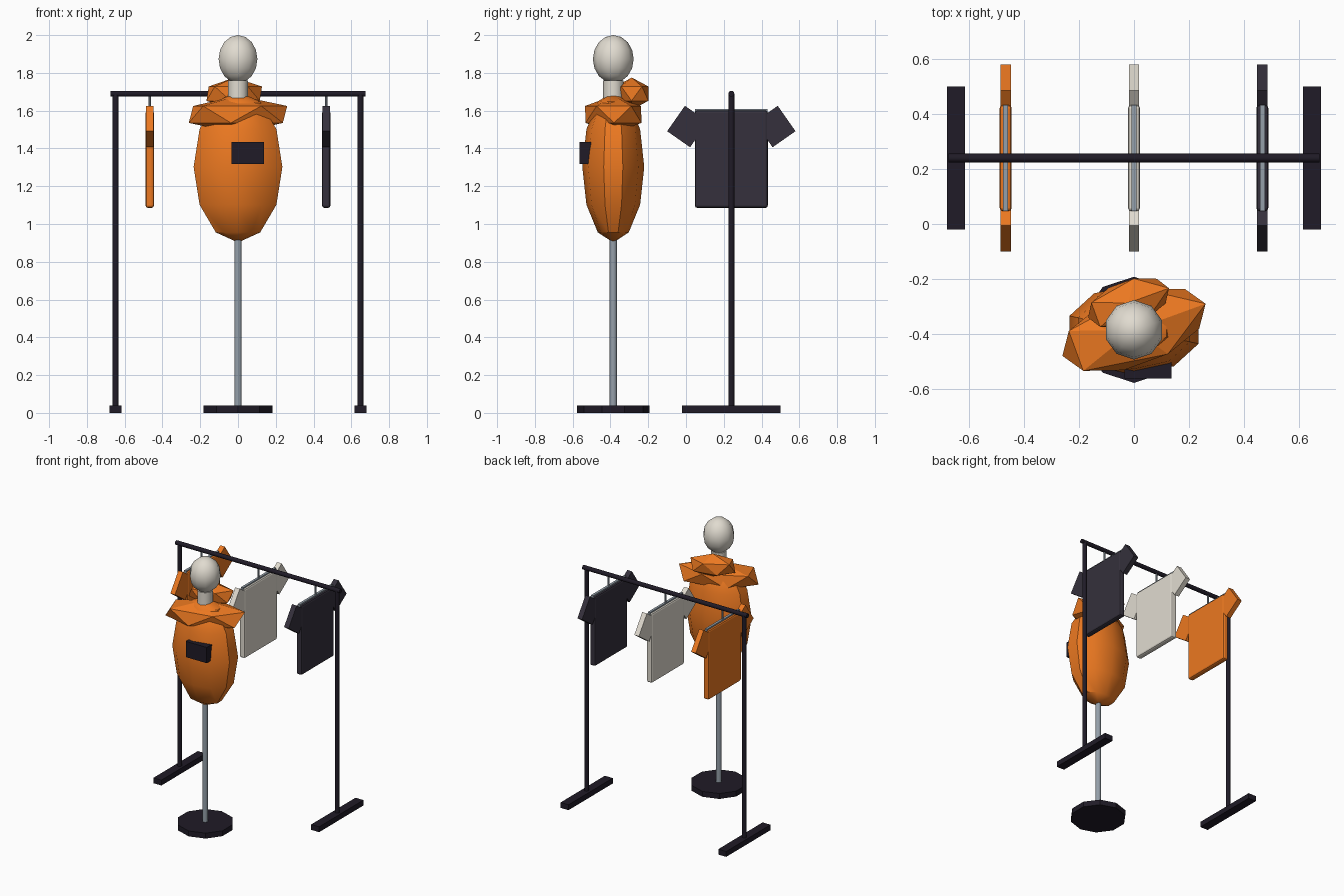
import bpy
from math import radians, pi

if "Cube" in bpy.data.objects:
    bpy.data.objects.remove(bpy.data.objects["Cube"])


def mat(name, r, g, b):
    m = bpy.data.materials.new(name)
    m.diffuse_color = (r, g, b, 1)
    m.use_nodes = True
    m.node_tree.nodes["Principled BSDF"].inputs["Base Color"].default_value = m.diffuse_color
    return m


ORANGE = mat("orange", 0.84, 0.19, 0.015)
DARK = mat("dark", 0.014, 0.011, 0.02)
CHARCOAL = mat("charcoal", 0.035, 0.03, 0.045)
CREAM = mat("cream", 0.75, 0.71, 0.63)
STEEL = mat("steel", 0.3, 0.35, 0.4)


def finish(name, m, smooth=None):
    o = bpy.context.object
    o.name = name
    o.data.materials.append(m)
    bpy.ops.object.transform_apply(location=False, rotation=False, scale=True)
    if smooth:
        bpy.ops.object.shade_smooth_by_angle(angle=radians(smooth))
    return o


def box(name, loc, size, m, rot=0, bevel=0):
    bpy.ops.mesh.primitive_cube_add(size=1, location=loc, rotation=(rot, 0, 0))
    bpy.context.object.scale = size
    o = finish(name, m)
    if bevel:
        b = o.modifiers.new("bevel", "BEVEL")
        b.width = bevel
        b.segments = 2
    return o


def rod(name, loc, r, length, m, sides=10, rot=(0, 0, 0)):
    bpy.ops.mesh.primitive_cylinder_add(vertices=sides, radius=r, depth=length,
                                        location=loc, rotation=rot)
    return finish(name, m, 40 if sides > 9 and r < 0.1 else None)


def ellipsoid(name, loc, radii, m, rings, smooth):
    bpy.ops.mesh.primitive_uv_sphere_add(segments=10, ring_count=rings, radius=1, location=loc)
    o = bpy.context.object
    # keep a vertex column on the front and back
    if max(v.co.x for v in o.data.vertices) > max(v.co.y for v in o.data.vertices) + 0.01:
        o.rotation_euler.z = pi / 2
        bpy.ops.object.transform_apply(location=False, rotation=True, scale=False)
    o.scale = radii
    return finish(name, m, smooth)


def faceted(name, loc, radii, m, turn):
    bpy.ops.mesh.primitive_ico_sphere_add(subdivisions=1, radius=1, location=loc,
                                          rotation=(0, 0, radians(turn)))
    bpy.context.object.scale = radii
    return finish(name, m)


# clothes rack
RY = 0.24
rod("rack_rail", (0, RY, 1.69), 0.016, 1.35, DARK, rot=(0, pi / 2, 0))
for side, x in (("left", -0.648), ("right", 0.648)):
    rod(side + "_rack_post", (x, RY, 0.86), 0.016, 1.66, DARK)
    box(side + "_rack_foot", (x, RY, 0.02), (0.065, 0.52, 0.04), DARK)

# hanging shirts
for name, x, m in (("left", -0.467, ORANGE), ("middle", 0, CREAM), ("right", 0.467, CHARCOAL)):
    box(name + "_shirt_body", (x, RY, 1.343), (0.044, 0.386, 0.515), m, bevel=0.012)
    for s in (-1, 1):
        box(name + "_shirt_sleeve", (x, RY + s * 0.232, 1.516), (0.038, 0.148, 0.164), m,
            rot=radians(35) * s)
    box(name + "_hanger_bar", (x, RY, 1.601), (0.018, 0.385, 0.018), STEEL)
    rod(name + "_hanger_hook", (x, RY, 1.645), 0.007, 0.08, STEEL, sides=8)

# mannequin stand and figure
MY = -0.385
rod("stand_base", (0, MY, 0.02), 0.193, 0.04, DARK)
rod("stand_pole", (0, MY, 0.5), 0.02, 0.94, STEEL)
ellipsoid("jacket_body", (0, MY, 1.302), (0.247, 0.164, 0.4), ORANGE, 6, 35)
rod("neck", (0, MY, 1.70), 0.055, 0.12, CREAM)
ellipsoid("head", (0, MY, 1.873), (0.108, 0.108, 0.127), CREAM, 8, 45)

# jacket shoulders, hood and chest panel
faceted("jacket_shoulders", (0, MY, 1.58), (0.31, 0.147, 0.1), ORANGE, 20)
faceted("jacket_hood", (-0.02, -0.287, 1.69), (0.175, 0.09, 0.085), ORANGE, 20)
box("chest_panel", (0.051, -0.531, 1.375), (0.172, 0.063, 0.117), DARK)
